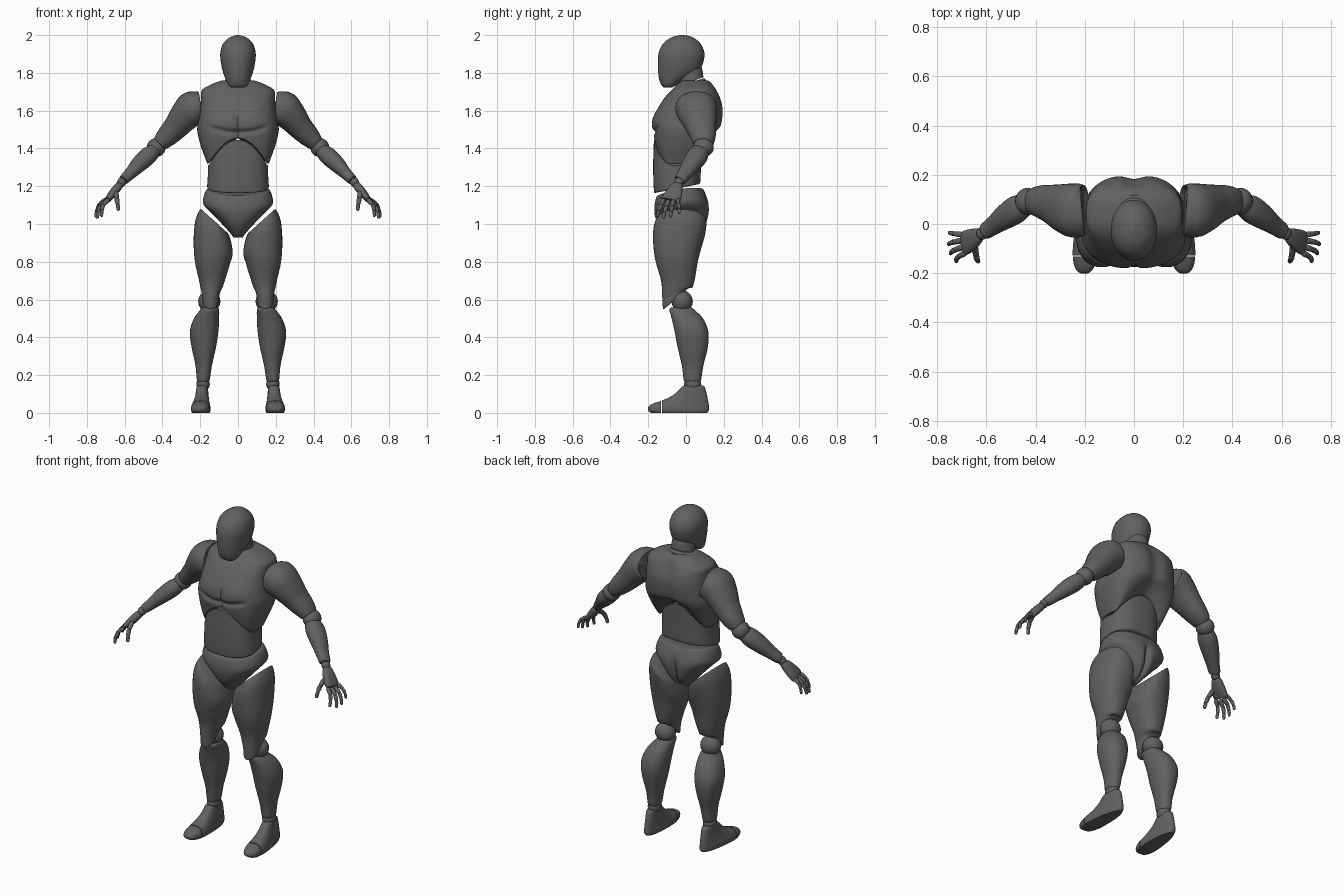
import bpy, bmesh, math
from mathutils import Vector

if "Cube" in bpy.data.objects:
    bpy.data.objects.remove(bpy.data.objects["Cube"])

grey = bpy.data.materials.new("dark_grey")
grey.diffuse_color = (0.12, 0.12, 0.12, 1)
grey.use_nodes = True
grey.node_tree.nodes["Principled BSDF"].inputs["Base Color"].default_value = grey.diffuse_color


def clamp(v):
    return max(0.0, min(1.0, v))


def smooth(rows, steps):
    """Catmull-Rom interpolation of rows of numbers."""
    out = []
    for i in range(len(rows) - 1):
        a, b, c, d = (rows[max(0, min(len(rows) - 1, i + k))] for k in (-1, 0, 1, 2))
        for s in range(steps):
            t = s / steps
            out.append([q + 0.5 * t * ((r - p) + t * (2 * p - 5 * q + 4 * r - e
                        + t * (3 * (q - r) + e - p))) for p, q, r, e in zip(a, b, c, d)])
    out.append(list(rows[-1]))
    return out


def unit_ring(n, segs):
    """Rounded-square outline of radius 1."""
    pts = []
    for k in range(segs):
        c, s = math.cos(math.tau * k / segs), math.sin(math.tau * k / segs)
        pts.append((math.copysign(abs(c) ** (2 / n), c), math.copysign(abs(s) ** (2 / n), s)))
    return pts


def build(name, rings, warp=None, mirror=False, cuts=()):
    """Skin a list of rings, close both ends, bend with warp, trim with cuts."""
    bm = bmesh.new()
    rows = [[bm.verts.new(p) for p in r] for r in rings]
    n = len(rows[0])
    for lo, hi in zip(rows, rows[1:]):
        for k in range(n):
            bm.faces.new((lo[k], lo[(k + 1) % n], hi[(k + 1) % n], hi[k]))
    for row in (rows[0], rows[-1]):
        mid = bm.verts.new(sum((v.co for v in row), Vector()) / n)
        for k in range(n):
            bm.faces.new((row[k], row[(k + 1) % n], mid))
    if warp:
        for v in bm.verts:
            v.co = warp(*v.co)
    for co, no in cuts:
        bmesh.ops.bisect_plane(bm, geom=bm.verts[:] + bm.edges[:] + bm.faces[:],
                               plane_co=co, plane_no=no, clear_outer=True)
        bmesh.ops.holes_fill(bm, edges=[e for e in bm.edges if e.is_boundary])
    bmesh.ops.recalc_face_normals(bm, faces=bm.faces[:])
    me = bpy.data.meshes.new(name)
    bm.to_mesh(me)
    bm.free()
    ob = bpy.data.objects.new(name, me)
    bpy.context.collection.objects.link(ob)
    me.materials.append(grey)
    bpy.ops.object.select_all(action='DESELECT')
    bpy.context.view_layer.objects.active = ob
    ob.select_set(True)
    bpy.ops.object.shade_smooth_by_angle(angle=math.radians(40))
    if mirror:
        ob.modifiers.new("mirror", 'MIRROR')
    return ob


def stack(name, rows, n=2.3, segs=40, steps=5, **kw):
    """Level sections: z, x0, x1, y0, y1."""
    rings = []
    for z, x0, x1, y0, y1 in smooth(rows, steps):
        rings.append([((x0 + x1) / 2 + a * (x1 - x0) / 2, (y0 + y1) / 2 + b * (y1 - y0) / 2, z)
                      for a, b in unit_ring(n, segs)])
    return build(name, rings, **kw)


def limb(name, rows, n=2.2, segs=28, steps=5, **kw):
    """Sections across a path: x, y, z, thickness radius, width radius."""
    rows = smooth(rows, steps)
    rings = []
    for i, (x, y, z, ra, rb) in enumerate(rows):
        t = (Vector(rows[min(i + 1, len(rows) - 1)][:3]) - Vector(rows[max(i - 1, 0)][:3])).normalized()
        b = Vector((0, 1, 0))
        b = (b - t * b.dot(t)).normalized()
        a = t.cross(b)
        rings.append([Vector((x, y, z)) + a * u * ra + b * v * rb for u, v in unit_ring(n, segs)])
    return build(name, rings, mirror=True, **kw)


def ball(name, c, r, segs=20):
    """Joint ball with radii r."""
    rings = []
    for i in range(1, 12):
        p = math.pi * i / 12
        rings.append([(c[0] + r[0] * math.sin(p) * u, c[1] + r[1] * math.sin(p) * v,
                       c[2] - r[2] * math.cos(p)) for u, v in unit_ring(2, segs)])
    return build(name, rings, mirror=True)


def sym(rows):
    return [(z, -x, x, y0, y1) for z, x, y0, y1 in rows]


# Head and neck
stack("head", sym([(1.722, .035, -.115, -.075), (1.735, .052, -.13, -.05), (1.765, .065, -.142, 0),
                   (1.80, .078, -.147, .06), (1.84, .088, -.149, .086), (1.9, .094, -.146, .098),
                   (1.95, .082, -.125, .08), (1.98, .056, -.092, .05), (1.994, .03, -.06, .022),
                   (2.0, .006, -.03, -.01)]), n=2.1)
tilt = lambda x, y, z: (x, y, z + .35 * (y - .03))
stack("neck_upper", sym([(1.755, .068, -.035, .092), (1.79, .066, -.045, .088),
                         (1.86, .06, -.05, .07)]), n=2, warp=tilt)
stack("neck_lower", sym([(1.68, .08, -.055, .105), (1.72, .083, -.052, .108), (1.742, .078, -.042, .102),
                         (1.75, .066, -.03, .09)]), n=2, warp=tilt)


# Torso
def arch(x):
    return .135 * max(0, 1 - (x / .155) ** 2)


def chest_shape(x, y, z):
    z2 = z + clamp((1.52 - z) / .2) * arch(x)
    if y < -.05:
        # breastbone groove and fold under the chest muscles
        y += .014 * math.exp(-(x / .012) ** 2) * clamp((1.62 - z2) / .06)
        fold = 1.485 + 1.2 * x * x
        y += .014 * math.exp(-((z2 - fold) / .014) ** 2) * clamp((.17 - abs(x)) / .05)
    elif y > .05:
        # spine hollow
        y -= .016 * math.exp(-(x / .04) ** 2) * clamp((1.74 - z) / .05)
    return x, y, z2


stack("chest", sym([(1.32, .163, -.168, .1), (1.36, .178, -.17, .118), (1.43, .202, -.176, .15),
                    (1.5, .216, -.18, .182), (1.56, .207, -.176, .196), (1.62, .199, -.145, .197),
                    (1.67, .196, -.112, .184), (1.71, .19, -.075, .163), (1.74, .14, -.045, .14),
                    (1.76, .085, -.02, .118)]), n=2.6, segs=96, steps=8, warp=chest_shape)


def belly_shape(x, y, z):
    return x, y, z + clamp((z - 1.17) / .14) * arch(x) + clamp((1.31 - z) / .14) * .2 * (y + .16)


stack("abdomen", sym([(1.165, .155, -.162, .068), (1.175, .163, -.17, .076), (1.24, .16, -.174, .08),
                      (1.31, .158, -.17, .085)]), n=2.5, segs=56, warp=belly_shape)


def hip_shape(x, y, z):
    z2 = z + clamp((z - 1.0) / .15) * (.17 * (y + .1) + .6 * x * x)
    if y > .02:
        # cleft at the back
        y -= .025 * math.exp(-(x / .014) ** 2) * clamp((1.12 - z) / .06)
    return x, y, z2


stack("pelvis", sym([(.928, .025, -.085, .03), (.95, .04, -.115, .07), (1.0, .085, -.15, .108),
                     (1.05, .14, -.165, .122), (1.085, .182, -.168, .12), (1.115, .183, -.166, .11),
                     (1.15, .168, -.158, .092), (1.158, .155, -.15, .08)]),
      n=2.4, segs=72, warp=hip_shape)


# Legs
def thigh_shape(x, y, z):
    return x, y, z + clamp((z - .8) / .28) * (x - .2) * .9 + clamp((.66 - z) / .1) * (y + .11) * .8


stack("thigh", [(.555, .11, .18, -.115, -.015), (.565, .102, .188, -.122, -.005),
                (.62, .095, .192, -.126, .02), (.7, .07, .206, -.132, .045), (.8, .04, .228, -.16, .062),
                (.9, .028, .235, -.172, .082), (1.0, .034, .226, -.175, .102),
                (1.07, .045, .203, -.163, .108), (1.083, .055, .192, -.15, .098)],
      warp=thigh_shape, mirror=True)
ball("knee", (.152, -.02, .59), (.059, .056, .058))
stack("shin", [(.165, .158, .21, 0, .07), (.175, .15, .218, -.012, .08), (.25, .138, .225, -.022, .092),
               (.35, .116, .246, -.045, .116), (.43, .104, .255, -.06, .118), (.5, .1, .233, -.076, .09),
               (.545, .1, .2, -.088, .045), (.558, .108, .19, -.08, .03)], mirror=True)
ball("ankle", (.185, .035, .152), (.036, .046, .038))


def foot_shape(x, y, z):
    f = clamp((.1 - y) / .3)
    return .185 + (x - .185) * (.65 + .4 * f) + .015 * f, y, z


foot = [(0, .135, .24, -.185, .11), (.012, .13, .245, -.2, .12), (.03, .13, .245, -.2, .121),
        (.048, .134, .24, -.178, .12), (.07, .138, .235, -.115, .116), (.1, .142, .23, -.06, .11),
        (.135, .146, .226, -.025, .1), (.145, .155, .215, -.01, .09)]
for part, y, d in (("foot", -.128, -1), ("toe", -.133, 1)):
    stack(part, foot, n=2.5, warp=foot_shape, mirror=True, cuts=[((0, y, 0), (0, d, 0))])

# Arms
limb("upper_arm", [(.207, .052, 1.622, .075, .095), (.216, .052, 1.62, .087, .107),
                   (.245, .056, 1.606, .094, .11), (.285, .066, 1.567, .081, .099),
                   (.33, .08, 1.512, .067, .081), (.375, .09, 1.465, .057, .068),
                   (.41, .092, 1.43, .044, .054), (.417, .092, 1.423, .034, .044)])
ball("elbow", (.433, .092, 1.405), (.05, .055, .05))
limb("forearm", [(.437, .085, 1.395, .03, .034), (.447, .078, 1.386, .039, .046),
                 (.48, .058, 1.357, .047, .056), (.525, .028, 1.315, .043, .05),
                 (.57, -.005, 1.268, .032, .039), (.603, -.029, 1.236, .027, .033),
                 (.608, -.033, 1.231, .02, .025)])
ball("wrist", (.617, -.038, 1.22), (.024, .026, .025))

# Hands
limb("palm", [(.624, -.042, 1.21, .016, .022), (.632, -.046, 1.2, .021, .03),
              (.655, -.06, 1.172, .022, .042), (.682, -.075, 1.138, .018, .049),
              (.692, -.08, 1.125, .012, .045)], n=2.6)


def finger(name, base, tip, r, bend):
    """Three tapered segments with narrow joints along a slight curl."""
    a, b = Vector(base), Vector(tip)
    pts = [a.lerp(b, t) + Vector(bend) * 4 * t * (1 - t) for t in (0, .42, .74, 1)]
    for i in range(3):
        p, q, w = pts[i], pts[i + 1], r * (1 - .13 * i)
        rows = [(*p.lerp(q, t), w * k, w * k) for t, k in
                ((-.04, .45), (.06, .9), (.3, 1), (.75, .88), (.95, .8), (1.04, .4))]
        limb(f"{name}_segment_{i + 1}", rows, n=2, segs=12, steps=2)


out = (.012, 0, .01)
finger("index_finger", (.686, -.118, 1.13), (.722, -.152, 1.04), .0125, out)
finger("middle_finger", (.694, -.093, 1.122), (.745, -.12, 1.03), .013, out)
finger("ring_finger", (.699, -.067, 1.122), (.753, -.082, 1.036), .0125, out)
finger("little_finger", (.699, -.043, 1.13), (.75, -.035, 1.055), .0115, out)
finger("thumb", (.648, -.088, 1.168), (.633, -.152, 1.072), .0145, (0, -.014, .008))
